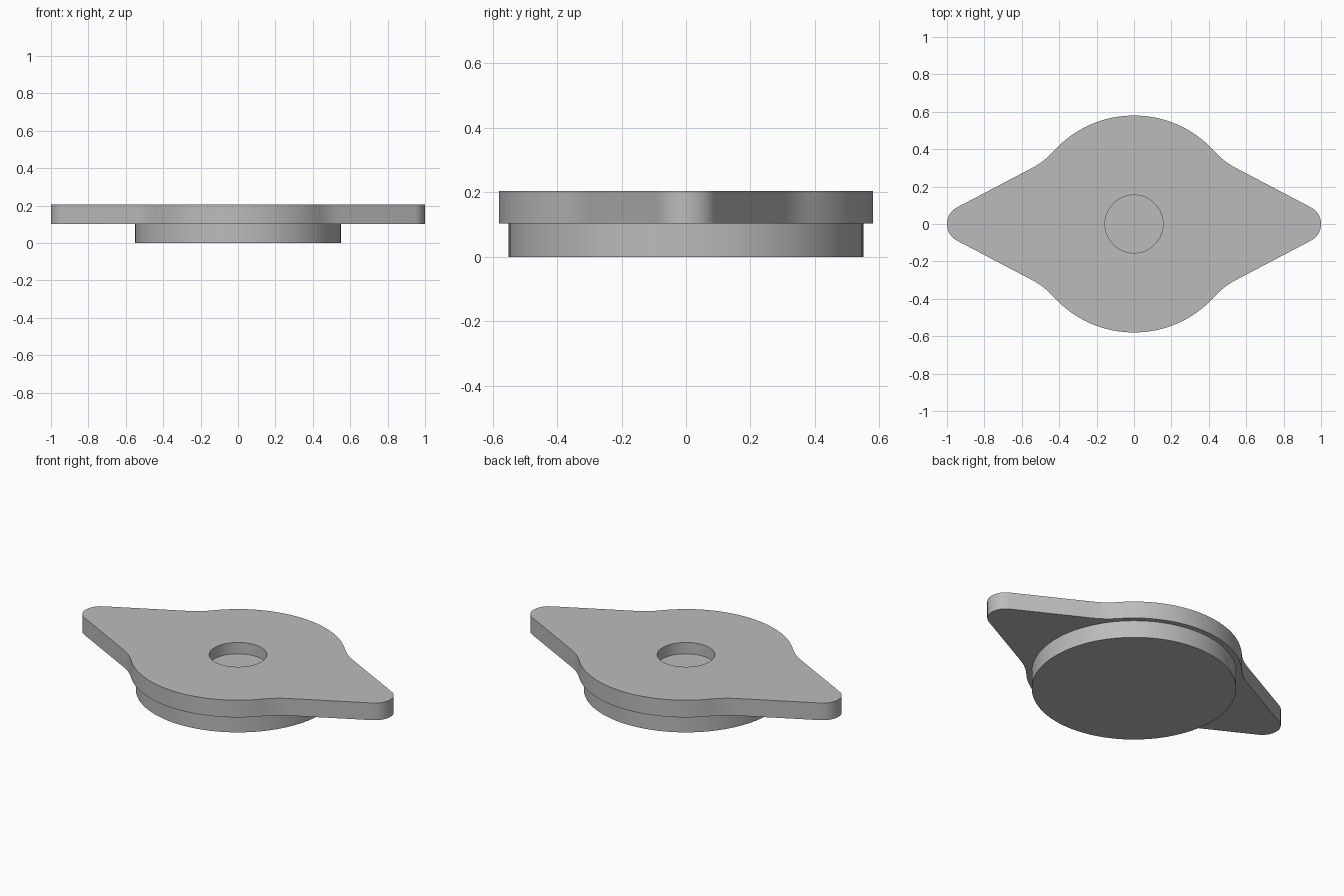
import bpy, bmesh
from math import sin, cos, tau, radians, acos
from mathutils import Vector

cube = bpy.data.objects.get("Cube")
if cube:
    bpy.data.objects.remove(cube, do_unlink=True)

SPLIT, TOP, FLOOR = 0.103, 0.205, 0.138    # disc top, plate top, recess floor
HUB_R, BASE_R, HOLE_R = 0.58, 0.55, 0.155
TIP_R, FILLET_R = 0.1, 0.4

grey = bpy.data.materials.new("plain grey")
grey.use_nodes = True
grey.diffuse_color = (0.5, 0.5, 0.5, 1)
grey.node_tree.nodes["Principled BSDF"].inputs["Base Color"].default_value = (0.5, 0.5, 0.5, 1)


def arc(centre, radius, start, end, steps):
    """Points along an arc, both ends included."""
    return [Vector((centre[0] + radius * cos(a), centre[1] + radius * sin(a)))
            for a in (start + (end - start) * i / steps for i in range(steps + 1))]


def circle(radius, steps=96):
    return arc((0, 0), radius, 0, tau, steps)[:-1]


def prism(name, outline, z0, z1):
    """Extrude a flat outline between two heights."""
    bm = bmesh.new()
    face = bm.faces.new([bm.verts.new((p.x, p.y, z0)) for p in outline])
    ext = bmesh.ops.extrude_face_region(bm, geom=[face])
    verts = [v for v in ext["geom"] if isinstance(v, bmesh.types.BMVert)]
    bmesh.ops.translate(bm, verts=verts, vec=(0, 0, z1 - z0))
    bmesh.ops.recalc_face_normals(bm, faces=bm.faces)
    mesh = bpy.data.meshes.new(name)
    bm.to_mesh(mesh)
    bm.free()
    mesh.materials.append(grey)
    obj = bpy.data.objects.new(name, mesh)
    bpy.context.collection.objects.link(obj)
    return obj


def activate(obj):
    bpy.ops.object.select_all(action='DESELECT')
    obj.select_set(True)
    bpy.context.view_layer.objects.active = obj


# Quarter outline: rounded tip, straight taper, concave fillet, round hub
tip_x = 1 - TIP_R
normal = radians(62.3)
line_dist = tip_x * cos(normal) + TIP_R
hub_angle = normal - acos((line_dist + FILLET_R) / (HUB_R + FILLET_R))
centre = ((HUB_R + FILLET_R) * cos(hub_angle), (HUB_R + FILLET_R) * sin(hub_angle))
half_turn = tau / 2
quarter = arc((tip_x, 0), TIP_R, 0, normal, 8)
quarter += arc(centre, FILLET_R, normal + half_turn, hub_angle + half_turn, 8)
quarter += arc((0, 0), HUB_R, hub_angle, tau / 4, 16)[1:]

# Mirror the quarter into the full outline
half = quarter + [Vector((-p.x, p.y)) for p in reversed(quarter[:-1])]
outline = half + [Vector((p.x, -p.y)) for p in reversed(half[1:-1])]

# Winged plate with a blind round recess
plate = prism("winged_plate", outline, SPLIT, TOP)
cutter = prism("recess_cutter", circle(HOLE_R), FLOOR, TOP + 0.1)
cutter.hide_render = True
cut = plate.modifiers.new("recess", 'BOOLEAN')
cut.operation = 'DIFFERENCE'
cut.solver = 'EXACT'
cut.object = cutter
activate(plate)
bpy.ops.object.modifier_apply(modifier=cut.name)
bpy.data.objects.remove(cutter, do_unlink=True)

# Round disc underneath
base = prism("base_disc", circle(BASE_R), 0, SPLIT)

for part in (plate, base):
    activate(part)
    bpy.ops.object.shade_smooth_by_angle(angle=radians(30))
